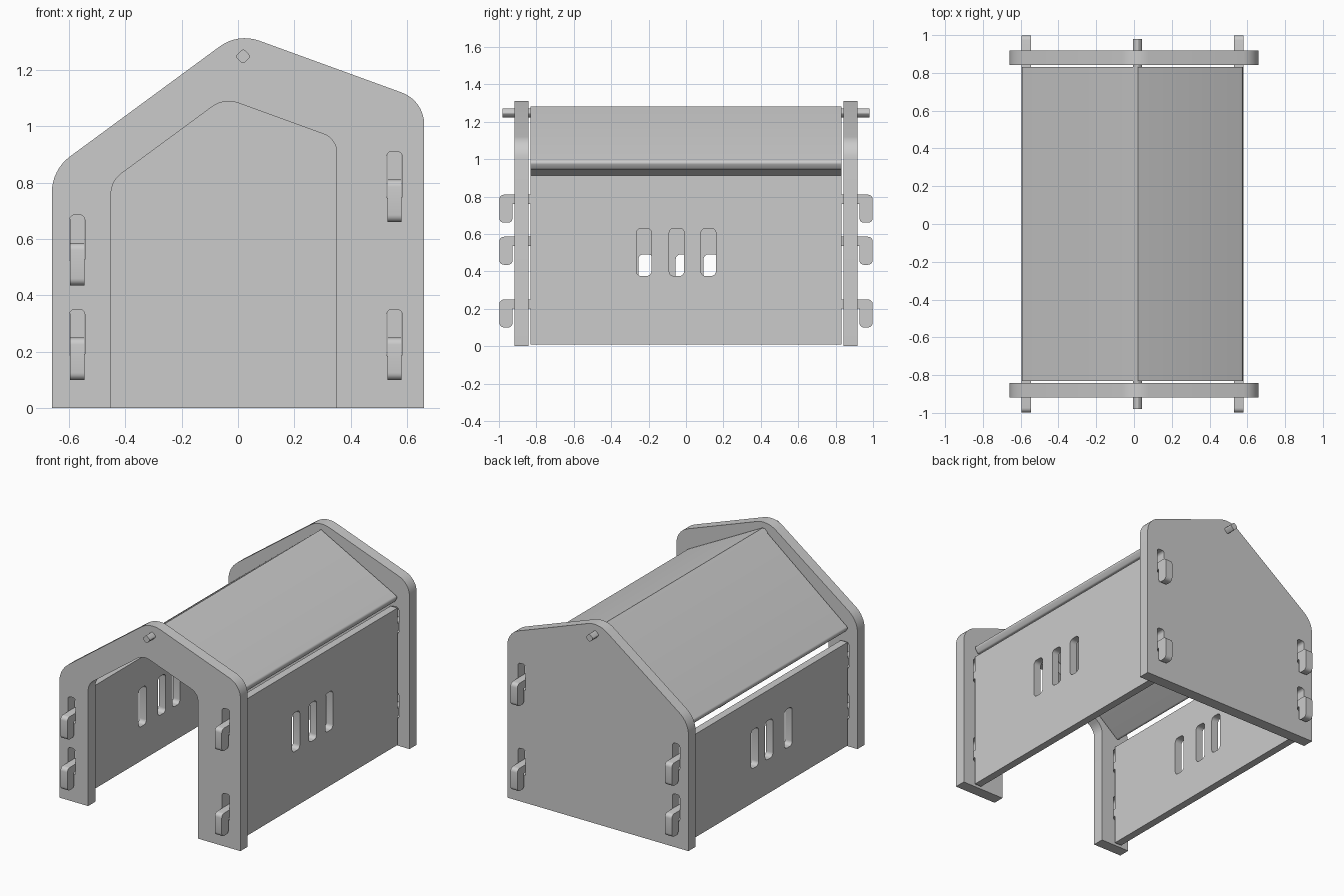
import bpy, bmesh, math
from mathutils import Vector, Matrix

if "Cube" in bpy.data.objects:
    bpy.data.objects.remove(bpy.data.objects["Cube"])

FRONT = Matrix(((1, 0, 0), (0, 0, -1), (0, 1, 0)))   # profile (x, z), thickness along y
SIDE = Matrix(((0, 0, 1), (1, 0, 0), (0, 1, 0)))     # profile (y, z), thickness along x


def rounded(points, steps=8):
    """Turn (u, v, radius) corners into a closed outline with arcs."""
    out = []
    n = len(points)
    for i, (u, v, r) in enumerate(points):
        p = Vector((u, v))
        if r == 0:
            out.append(p)
            continue
        a = (Vector(points[i - 1][:2]) - p).normalized()
        b = (Vector(points[(i + 1) % n][:2]) - p).normalized()
        half = a.angle(b) / 2
        t = r / math.tan(half)
        c = p + (a + b).normalized() * (r / math.sin(half))
        s, e = p + a * t - c, p + b * t - c
        sweep = s.angle_signed(e)
        for k in range(steps + 1):
            out.append(c + Matrix.Rotation(-sweep * k / steps, 2) @ s)
    return out


def board(name, outlines, thickness, axes, location):
    """Cut a flat board from an outline, later outlines being holes."""
    cu = bpy.data.curves.new(name, 'CURVE')
    cu.dimensions = '2D'
    cu.fill_mode = 'BOTH'
    cu.extrude = thickness / 2
    for pts in outlines:
        sp = cu.splines.new('POLY')
        sp.points.add(len(pts) - 1)
        for q, p in zip(sp.points, pts):
            q.co = (p.x, p.y, 0, 1)
        sp.use_cyclic_u = True
    tmp = bpy.data.objects.new(name + "_outline", cu)
    bpy.context.collection.objects.link(tmp)
    bpy.context.view_layer.update()
    me = bpy.data.meshes.new_from_object(tmp.evaluated_get(bpy.context.evaluated_depsgraph_get()))
    bpy.data.objects.remove(tmp)
    bm = bmesh.new()
    bm.from_mesh(me)
    bmesh.ops.remove_doubles(bm, verts=bm.verts, dist=0.0002)
    bmesh.ops.transform(bm, matrix=axes.to_4x4(), verts=bm.verts)
    bmesh.ops.recalc_face_normals(bm, faces=bm.faces)
    bm.to_mesh(me)
    bm.free()
    ob = bpy.data.objects.new(name, me)
    ob.location = location
    bpy.context.collection.objects.link(ob)
    bpy.ops.object.select_all(action='DESELECT')
    ob.select_set(True)
    bpy.context.view_layer.objects.active = ob
    bpy.ops.object.shade_smooth_by_angle(angle=math.radians(30))
    return ob


def slot(u0, u1, v0, v1, r):
    return rounded([(u0, v0, r), (u1, v0, r), (u1, v1, r), (u0, v1, r)], 5)


LEFT_HOOKS, RIGHT_HOOKS = (0.25, 0.585), (0.25, 0.81)

# End panels: both with hook slots, the front one with a doorway
slots = [slot(-0.597, -0.543, h - 0.075, h + 0.1, 0.018) for h in LEFT_HOOKS]
slots += [slot(0.527, 0.582, h - 0.075, h + 0.1, 0.018) for h in RIGHT_HOOKS]
slope = [(0.66, 1.09, 0.12), (0.0, 1.33, 0.15), (-0.66, 0.845, 0.16)]
doorway = [(-0.45, 0, 0), (-0.45, 0.805, 0.09), (-0.049, 1.1, 0.1), (0.35, 0.955, 0.07), (0.35, 0, 0)]
back = rounded([(-0.66, 0, 0), (0.66, 0, 0)] + slope)
front = rounded([(-0.66, 0, 0)] + doorway + [(0.66, 0, 0)] + slope)
board("back_panel", [back] + slots, 0.075, FRONT, (0, 0.88, 0))
board("front_panel", [front] + slots, 0.075, FRONT, (0, -0.88, 0))


# Side walls: hooked tabs at both ends and three windows
def wall(name, x, top, hooks, window_starts, window_z):
    half = [(0.832, 0.01, 0)]
    for h in hooks:
        half += [(0.832, h - 0.05, 0), (0.928, h - 0.05, 0), (0.928, h - 0.15, 0.022),
                 (0.998, h - 0.15, 0.025), (0.998, h, 0.025), (0.832, h, 0)]
    half.append((0.832, top, 0))
    outline = rounded(half + [(-u, v, r) for u, v, r in reversed(half)], 5)
    windows = [slot(y, y + 0.08, window_z, window_z + 0.255, 0.025) for y in window_starts]
    board(name, [outline] + windows, 0.05, SIDE, (x, 0, 0))


wall("right_wall", 0.555, 0.912, RIGHT_HOOKS, (-0.265, -0.09, 0.08), 0.375)
wall("left_wall", -0.57, 0.69, LEFT_HOOKS, (-0.255, -0.055, 0.094), 0.235)

# Roof: bent board with softened eaves
roof = [(-0.6, 0.785, 0.015), (-0.57, 0.745, 0.015), (0.022, 1.218, 0),
        (0.555, 0.94, 0.015), (0.582, 0.985, 0.015), (0.022, 1.28, 0)]
board("roof", [rounded(roof, 4)], 1.664, FRONT, (0, 0, 0))

# Ridge peg: diamond bar running through both end panels
d = 0.028
peg = rounded([(0, -d, 0.009), (d, 0, 0.009), (0, d, 0.009), (-d, 0, 0.009)], 3)
board("ridge_peg", [peg], 1.96, FRONT, (0.018, 0, 1.247))
